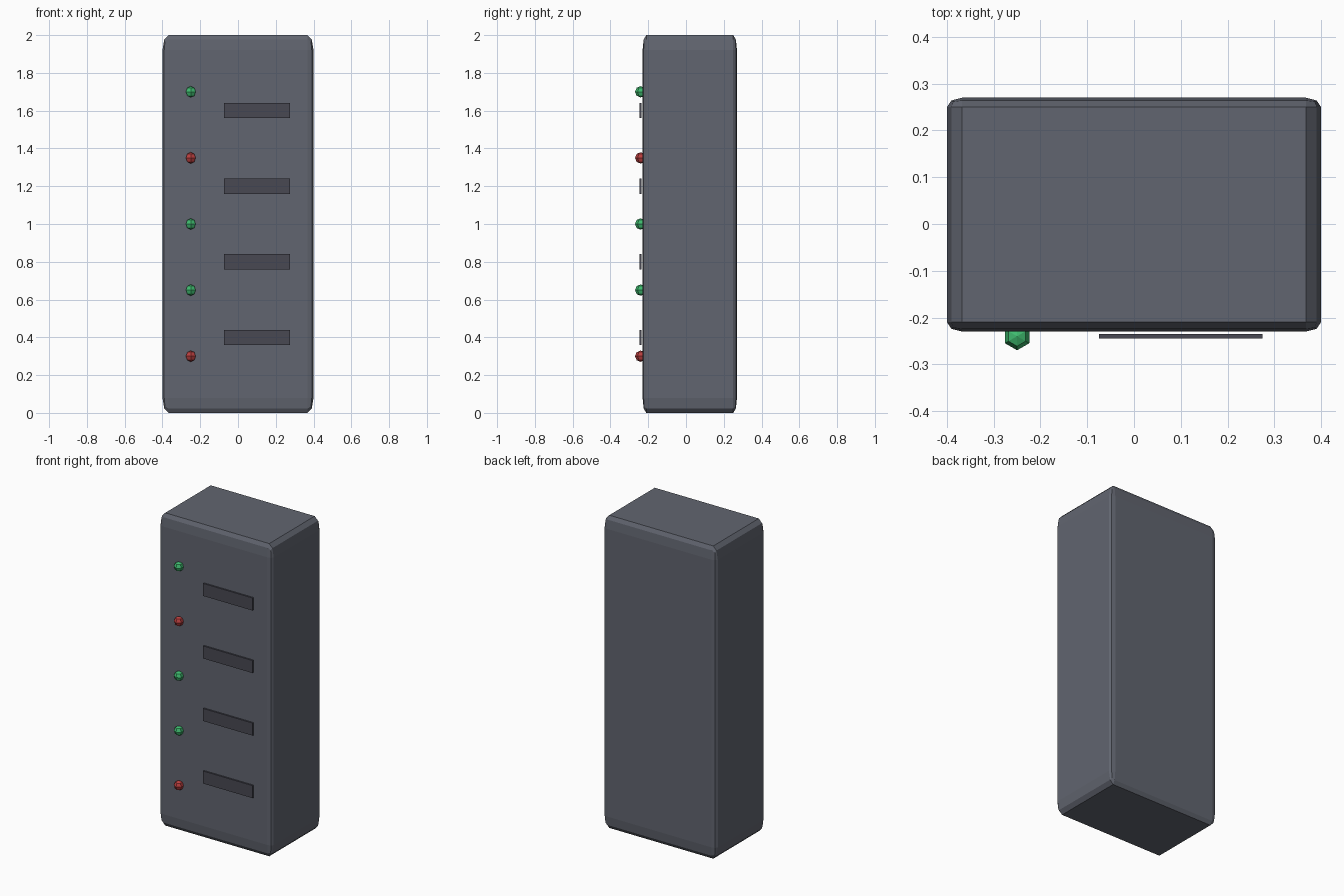
import bpy

if "Cube" in bpy.data.objects:
    bpy.data.objects.remove(bpy.data.objects["Cube"])

FRONT = -0.24  # plane where lights and slots sit


def material(name, rgb):
    m = bpy.data.materials.new(name)
    m.diffuse_color = (*rgb, 1)
    m.use_nodes = True
    m.node_tree.nodes["Principled BSDF"].inputs["Base Color"].default_value = m.diffuse_color
    return m


casing = material("casing_grey", (0.12, 0.13, 0.16))
dark = material("slot_dark", (0.065, 0.065, 0.085))
green = material("light_green", (0.05, 0.5, 0.16))
red = material("light_red", (0.5, 0.05, 0.05))


def box(name, loc, size, mat):
    bpy.ops.mesh.primitive_cube_add(size=1, location=loc)
    ob = bpy.context.object
    ob.name = name
    ob.scale = size
    ob.data.materials.append(mat)
    return ob


# Cabinet: bevel follows the scaled unit cube, so it is taller in z
cabinet = box("cabinet", (0, 0.02, 1), (0.8, 0.5, 2), casing)
bevel = cabinet.modifiers.new("edge_bevel", 'BEVEL')
bevel.width = 0.04
bevel.segments = 2

# Drive slots floating just off the front
for i in range(4):
    box(f"slot_{i + 1}", (0.1, FRONT, 0.4 + 0.4 * i), (0.35, 0.01, 0.08), dark)

# Status lights, bottom to top
for i, mat in enumerate((red, green, green, red, green)):
    bpy.ops.mesh.primitive_uv_sphere_add(
        segments=6, ring_count=4, radius=0.03,
        location=(-0.25, FRONT, 0.3 + 0.35 * i))
    light = bpy.context.object
    light.name = f"status_light_{i + 1}"
    light.data.materials.append(mat)
